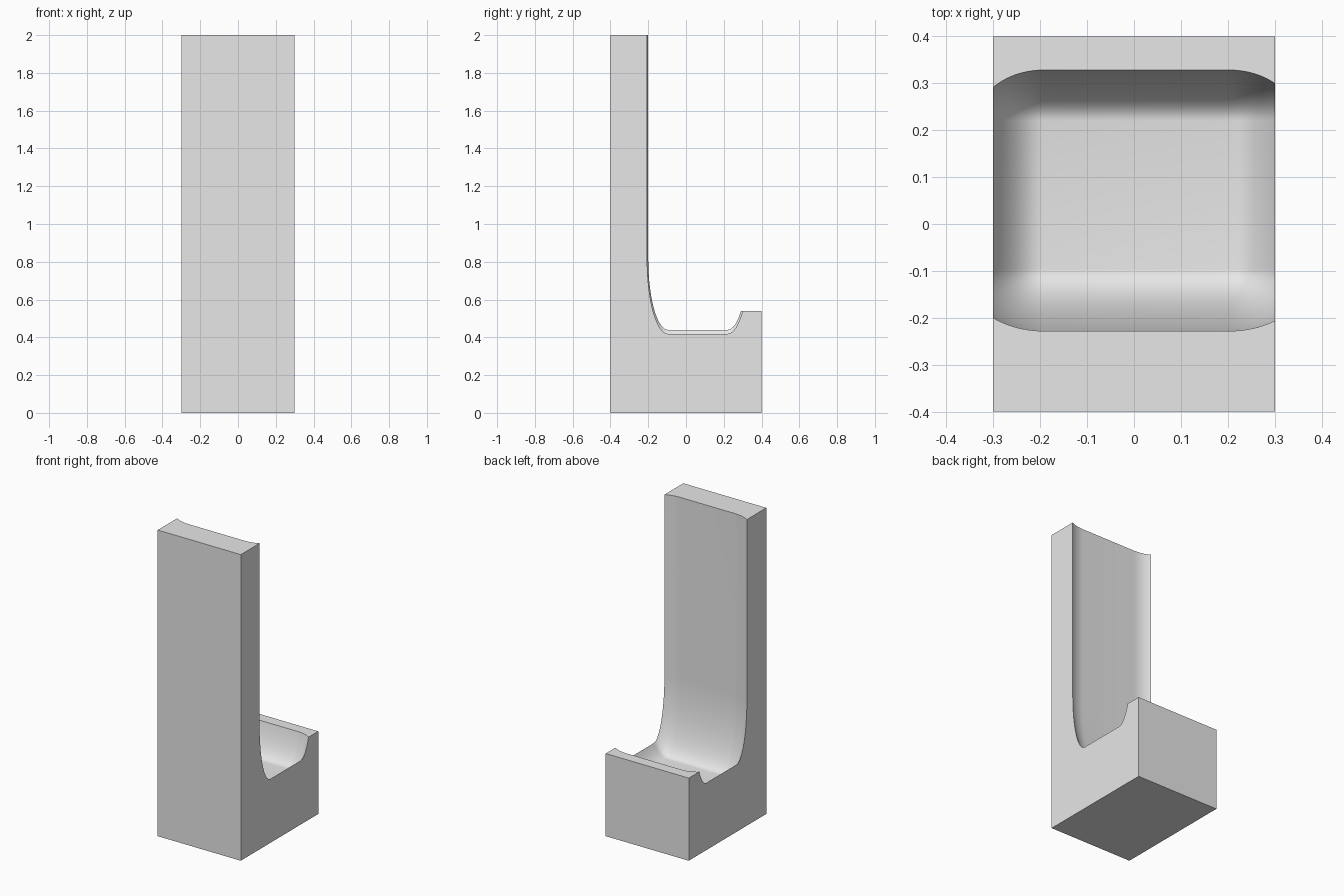
import bpy
import bmesh
from math import radians
from mathutils import Vector

cube = bpy.data.objects.get("Cube")
if cube:
    bpy.data.objects.remove(cube, do_unlink=True)

grey = bpy.data.materials.new("plain_grey")
grey.use_nodes = True
colour = (0.8, 0.8, 0.8, 1)
grey.diffuse_color = colour
grey.node_tree.nodes["Principled BSDF"].inputs["Base Color"].default_value = colour


def add_object(name, bm):
    bmesh.ops.recalc_face_normals(bm, faces=bm.faces)
    mesh = bpy.data.meshes.new(name)
    bm.to_mesh(mesh)
    bm.free()
    mesh.materials.append(grey)
    obj = bpy.data.objects.new(name, mesh)
    bpy.context.scene.collection.objects.link(obj)
    return obj


# Solid L-shaped block: low base with a tall upright at the front
HALF_WIDTH = 0.3
profile = [(-0.4, 0), (0.4, 0), (0.4, 0.54), (-0.1, 0.54), (-0.1, 2), (-0.4, 2)]
bm = bmesh.new()
side = bm.faces.new([bm.verts.new((-HALF_WIDTH, y, z)) for y, z in profile])
swept = bmesh.ops.extrude_face_region(bm, geom=[side])["geom"]
bmesh.ops.translate(bm, vec=(2 * HALF_WIDTH, 0, 0),
                    verts=[v for v in swept if isinstance(v, bmesh.types.BMVert)])
block = add_object("carved_seat_block", bm)

# Rounded cutter: a box with unit bevels, stretched so its corners are elliptical
radius = Vector((0.177, 0.133, 0.48))
flat = Vector((0.394, 0.315, 1.9))
floor_z = 0.339
bm = bmesh.new()
bmesh.ops.create_cube(bm, size=1)
bmesh.ops.scale(bm, verts=bm.verts,
                vec=[f / r + 2 for f, r in zip(flat, radius)])
bmesh.ops.bevel(bm, geom=bm.edges[:], offset=1, segments=24, profile=0.5,
                affect='EDGES', clamp_overlap=False)
bmesh.ops.scale(bm, verts=bm.verts, vec=radius)
bmesh.ops.translate(bm, verts=bm.verts,
                    vec=(0.0055, 0.0625, floor_z + radius.z + flat.z / 2))
cutter = add_object("hollow_cutter", bm)
cutter.hide_render = True

# Carve the hollow, then drop the cutter
cut = block.modifiers.new("hollow", 'BOOLEAN')
cut.operation = 'DIFFERENCE'
cut.solver = 'EXACT'
cut.object = cutter
bpy.ops.object.select_all(action='DESELECT')
block.select_set(True)
bpy.context.view_layer.objects.active = block
bpy.ops.object.modifier_apply(modifier=cut.name)
bpy.data.objects.remove(cutter, do_unlink=True)

# Smooth hollow, crisp block edges
bpy.ops.object.shade_smooth_by_angle(angle=radians(30))
